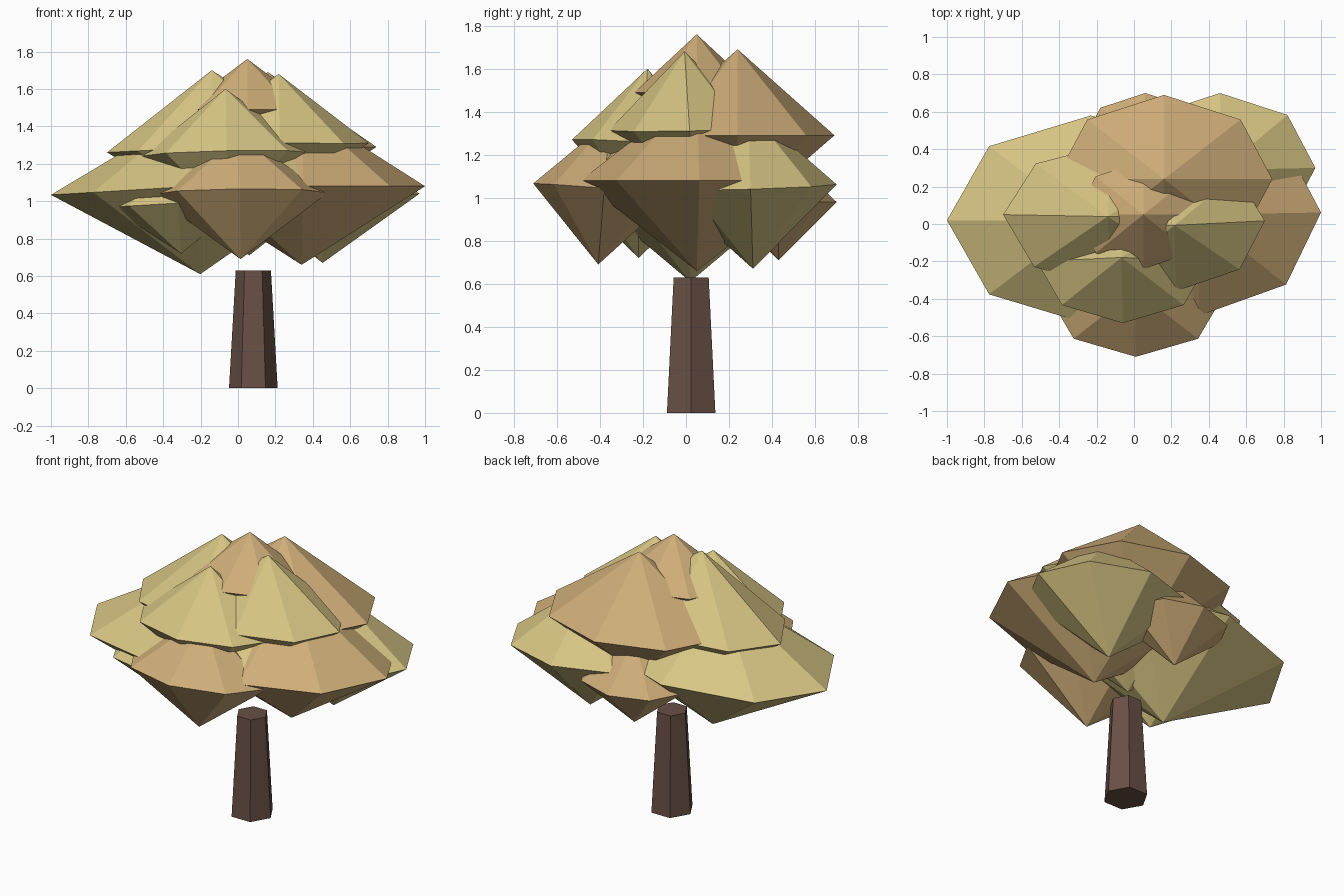
import bpy, bmesh
from math import cos, sin, pi, radians

if "Cube" in bpy.data.objects:
    bpy.data.objects.remove(bpy.data.objects["Cube"])


def material(name, rgb):
    m = bpy.data.materials.new(name)
    m.diffuse_color = (*rgb, 1)
    m.use_nodes = True
    m.node_tree.nodes["Principled BSDF"].inputs["Base Color"].default_value = m.diffuse_color
    return m


def build(name, bm, mat):
    bmesh.ops.recalc_face_normals(bm, faces=bm.faces[:])
    me = bpy.data.meshes.new(name)
    bm.to_mesh(me)
    bm.free()
    me.materials.append(mat)
    ob = bpy.data.objects.new(name, me)
    bpy.context.collection.objects.link(ob)


def clump(name, mat, c, r, top, bottom, tilt=(0, 0), turn=0):
    """Eight-sided double cone; tilt is the slope of its rim in x and y."""
    bm = bmesh.new()
    sx, sy = tilt
    t = radians(turn)
    rim = []
    for i in range(8):
        x, y = r[0] * cos(i * pi / 4), r[1] * sin(i * pi / 4)
        x, y = x * cos(t) - y * sin(t), x * sin(t) + y * cos(t)
        rim.append(bm.verts.new((c[0] + x, c[1] + y, c[2] + sx * x + sy * y)))
    for z in (top, bottom):
        h = z - c[2]
        tip = bm.verts.new((c[0] - sx * h, c[1] - sy * h, z))
        for i in range(8):
            bm.faces.new((rim[i], rim[(i + 1) % 8], tip))
    build(name, bm, mat)


yellow = material("yellow_leaf", (0.68, 0.56, 0.23))
orange = material("orange_leaf", (0.62, 0.42, 0.19))
bark = material("bark", (0.14, 0.08, 0.06))

# six-sided tapered trunk
bm = bmesh.new()
rings = []
for r, z in ((0.13, 0), (0.094, 0.63)):
    rings.append([bm.verts.new((0.082 + r * cos(i * pi / 3), 0.024 + r * sin(i * pi / 3), z))
                  for i in range(6)])
for i in range(6):
    j = (i + 1) % 6
    bm.faces.new((rings[0][i], rings[0][j], rings[1][j], rings[1][i]))
bm.faces.new(rings[0])
bm.faces.new(rings[1])
build("trunk", bm, bark)

# lower foliage layer
clump("foliage_left", yellow, (-0.23, 0.02, 1.08), (0.77, 0.56), 1.48, 0.61, (0.06, 0))
clump("foliage_right", orange, (0.34, 0.05, 1.08), (0.66, 0.54), 1.50, 0.66, (0, 0), 1)
clump("foliage_front", orange, (0.01, -0.38, 1.04), (0.47, 0.33), 1.36, 0.69, (0.01, -0.08))
clump("foliage_back_right", yellow, (0.46, 0.30, 1.05), (0.51, 0.40), 1.42, 0.67, (-0.02, 0.03))
clump("foliage_back", orange, (0.06, 0.43, 0.98), (0.34, 0.27), 1.24, 0.71)
clump("foliage_front_left", yellow, (-0.32, -0.22, 0.99), (0.37, 0.28), 1.26, 0.72, (0.06, 0))
clump("foliage_core", yellow, (0.05, 0.0, 1.14), (0.66, 0.48), 1.50, 0.74, (-0.03, -0.03))

# upper foliage layer
clump("foliage_upper_front", yellow, (-0.06, -0.20, 1.25), (0.46, 0.33), 1.60, 0.92, (0.02, -0.06))
clump("foliage_upper_right", yellow, (0.21, 0.0, 1.32), (0.49, 0.36), 1.68, 0.97, (-0.02, 0.02), 2)
clump("foliage_upper_left", yellow, (-0.12, 0.04, 1.29), (0.58, 0.39), 1.70, 0.90, (0.05, 0), -1)
clump("foliage_upper_back", orange, (0.16, 0.24, 1.29), (0.58, 0.45), 1.69, 0.90)
clump("foliage_top", orange, (0.05, 0.05, 1.49), (0.36, 0.29), 1.76, 1.24)
